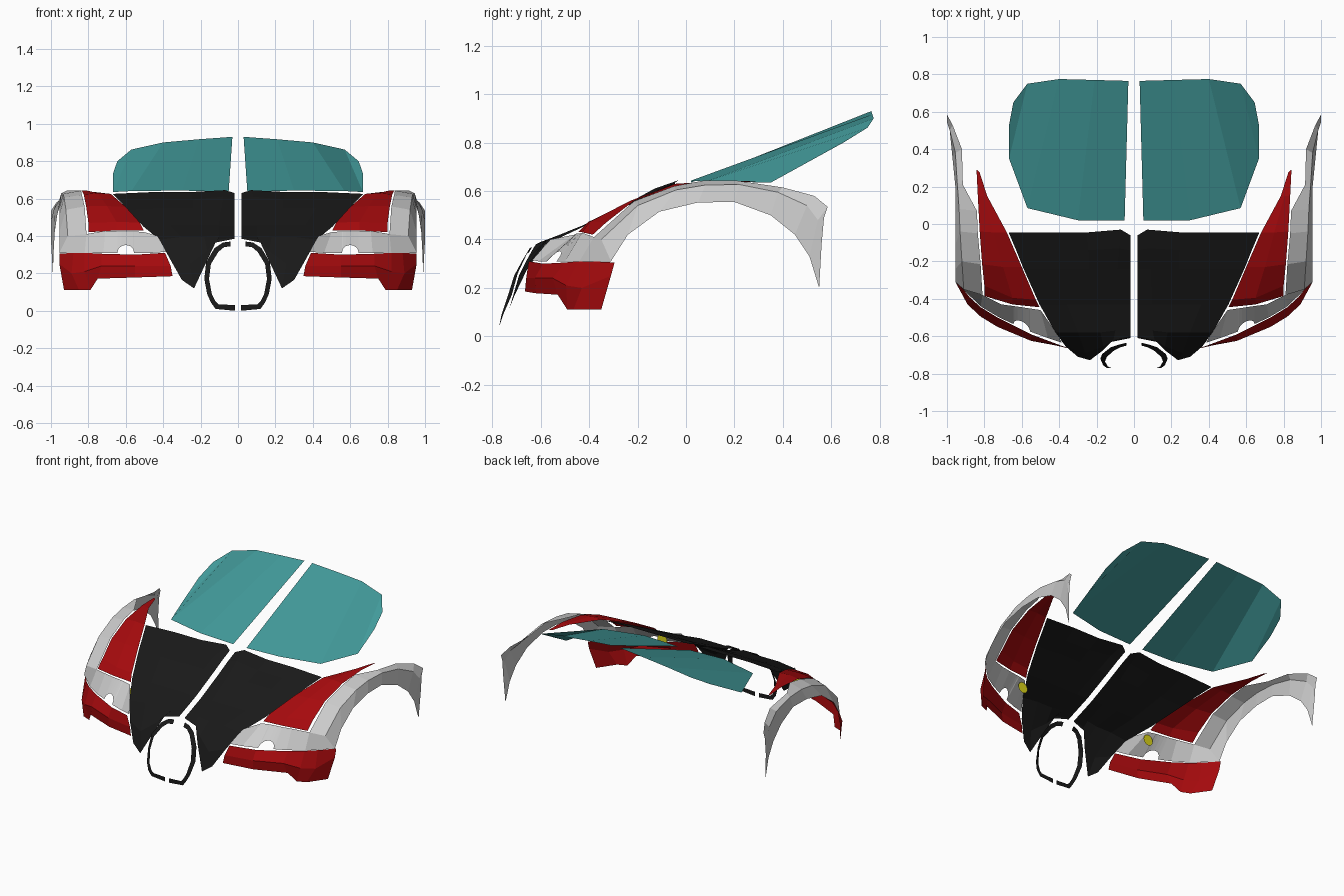
import bpy, bmesh
from math import cos, sin, pi


def material(name, rgb):
    m = bpy.data.materials.new(name)
    m.diffuse_color = (*rgb, 1)
    return m


BLACK = material("black_paint", (0.010, 0.010, 0.010))
RED = material("red_paint", (0.38, 0.003, 0.004))
TEAL = material("teal_glass", (0.055, 0.33, 0.33))
YELLOW = material("yellow_lamp", (0.7, 0.65, 0.01))


def finish(bm, name, mat):
    bmesh.ops.recalc_face_normals(bm, faces=bm.faces)
    me = bpy.data.meshes.new(name)
    bm.to_mesh(me)
    bm.free()
    ob = bpy.data.objects.new(name, me)
    bpy.context.collection.objects.link(ob)
    if mat:
        me.materials.append(mat)
    ob.modifiers.new("mirror", 'MIRROR').use_mirror_merge = False
    return ob


def loft(name, rows, mat=None):
    """Open sheet through equal-length rows of points, mirrored over x."""
    bm = bmesh.new()
    vs = [[bm.verts.new(p) for p in row] for row in rows]
    for a, b in zip(vs, vs[1:]):
        for i in range(len(a) - 1):
            bm.faces.new((a[i], a[i + 1], b[i + 1], b[i]))
    return finish(bm, name, mat)


# Split windscreen: lower edge to upper edge
loft("windscreen", [
    [(.05, .02, .635), (.30, .02, .643), (.57, .085, .64), (.668, .35, .635), (.668, .53, .735)],
    [(.03, .765, .93), (.21, .77, .917), (.40, .775, .90), (.57, .75, .862), (.645, .65, .80)],
], TEAL)

# Bonnet: rows from the rear edge to the grille opening
loft("bonnet", [
    [(.02, -.06, .63), (.07, -.03, .645), (.25, -.045, .635), (.45, -.045, .635), (.67, -.045, .625)],
    [(.02, -.14, .595), (.08, -.13, .61), (.245, -.14, .595), (.435, -.14, .59), (.63, -.14, .585)],
    [(.02, -.24, .545), (.09, -.24, .55), (.24, -.24, .55), (.42, -.24, .55), (.59, -.24, .54)],
    [(.02, -.43, .455), (.10, -.43, .457), (.22, -.43, .457), (.36, -.43, .457), (.505, -.43, .45)],
    [(.02, -.56, .405), (.10, -.57, .40), (.18, -.58, .395), (.30, -.58, .395), (.42, -.58, .38)],
    [(.02, -.60, .39), (.11, -.62, .38), (.165, -.655, .32), (.26, -.69, .25), (.365, -.655, .28)],
    [(.02, -.61, .385), (.12, -.63, .365), (.165, -.675, .27), (.235, -.728, .12), (.30, -.71, .165)],
], BLACK)

# Grille surround: outer and inner rails
loft("grille_surround", [
    [(.04, -.635, .37), (.08, -.645, .365), (.125, -.66, .335), (.17, -.695, .26), (.18, -.72, .17),
     (.165, -.755, .09), (.145, -.77, .045), (.12, -.77, .01), (.015, -.77, 0)],
    [(.04, -.65, .345), (.075, -.66, .34), (.105, -.675, .315), (.145, -.71, .25), (.155, -.735, .17),
     (.14, -.762, .09), (.12, -.77, .05), (.105, -.77, .035), (.015, -.77, .03)],
], BLACK)

# Wheel-arch fender: top edge, shoulder crease, arch edge
loft("fender_arch", [
    [(.81, -.38, .41), (.82, -.215, .558), (.835, -.05, .62), (.84, .07, .643), (.915, .21, .643),
     (.92, .40, .615), (.97, .53, .58), (1.0, .585, .535), (1.0, .57, .49)],
    [(.91, -.35, .40), (.92, -.20, .54), (.93, -.04, .605), (.935, .08, .625), (.945, .22, .627),
     (.955, .38, .595), (.985, .50, .54), (1.0, .545, .48), (1.0, .56, .38)],
    [(.955, -.31, .31), (.955, -.24, .42), (.955, -.11, .515), (.955, .05, .553), (.955, .2, .555),
     (.97, .35, .50), (.98, .45, .42), (.985, .51, .33), (.99, .55, .20)],
])

# Headlamp panel: lower edge carries a round notch
upper = [(.43, -.56, .40), (.50, -.46, .42)]
lower = [(.385, -.635, .315), (.46, -.61, .31)]
for i in range(7):
    t = pi - pi * i / 6
    x = .6 + .045 * cos(t)
    upper.append((x, -.445 + (x - .6) * .15, .425))
    lower.append((x, -.555 + (x - .6) * .45 + .035 * sin(t), .31 + .042 * sin(t)))
upper += [(.71, -.43, .428), (.81, -.38, .41), (.91, -.35, .40)]
lower += [(.72, -.50, .31), (.82, -.44, .31), (.955, -.31, .31)]
loft("headlamp_panel", [upper, lower])

# Lamp disc behind the panel
bm = bmesh.new()
bm.faces.new([bm.verts.new((.51 + .037 * cos(2 * pi * i / 16), -.47, .37 + .037 * sin(2 * pi * i / 16)))
              for i in range(16)])
finish(bm, "lamp_disc", YELLOW)

# Front bumper: top, waist, bottom
loft("bumper", [
    [(.39, -.65, .31), (.55, -.59, .30), (.73, -.50, .305), (.82, -.445, .31), (.88, -.39, .31), (.955, -.295, .305)],
    [(.36, -.66, .24), (.55, -.625, .24), (.73, -.55, .24), (.82, -.495, .21), (.89, -.43, .20), (.955, -.31, .25)],
    [(.35, -.665, .185), (.55, -.62, .178), (.75, -.53, .172), (.79, -.49, .11), (.85, -.465, .11), (.93, -.35, .11)],
], RED)

# Red panel between bonnet and fender: rows from rear tip to headlamp
loft("upper_fender", [
    [(.825, .275, .637), (.833, .285, .638), (.842, .29, .64)],
    [(.785, .15, .637), (.805, .15, .642), (.835, .15, .643)],
    [(.68, -.045, .625), (.75, -.045, .63), (.825, -.04, .622)],
    [(.60, -.23, .555), (.70, -.23, .56), (.812, -.215, .56)],
    [(.525, -.405, .472), (.65, -.395, .475), (.80, -.33, .47)],
    [(.505, -.445, .43), (.65, -.43, .43), (.80, -.385, .42)],
], RED)
